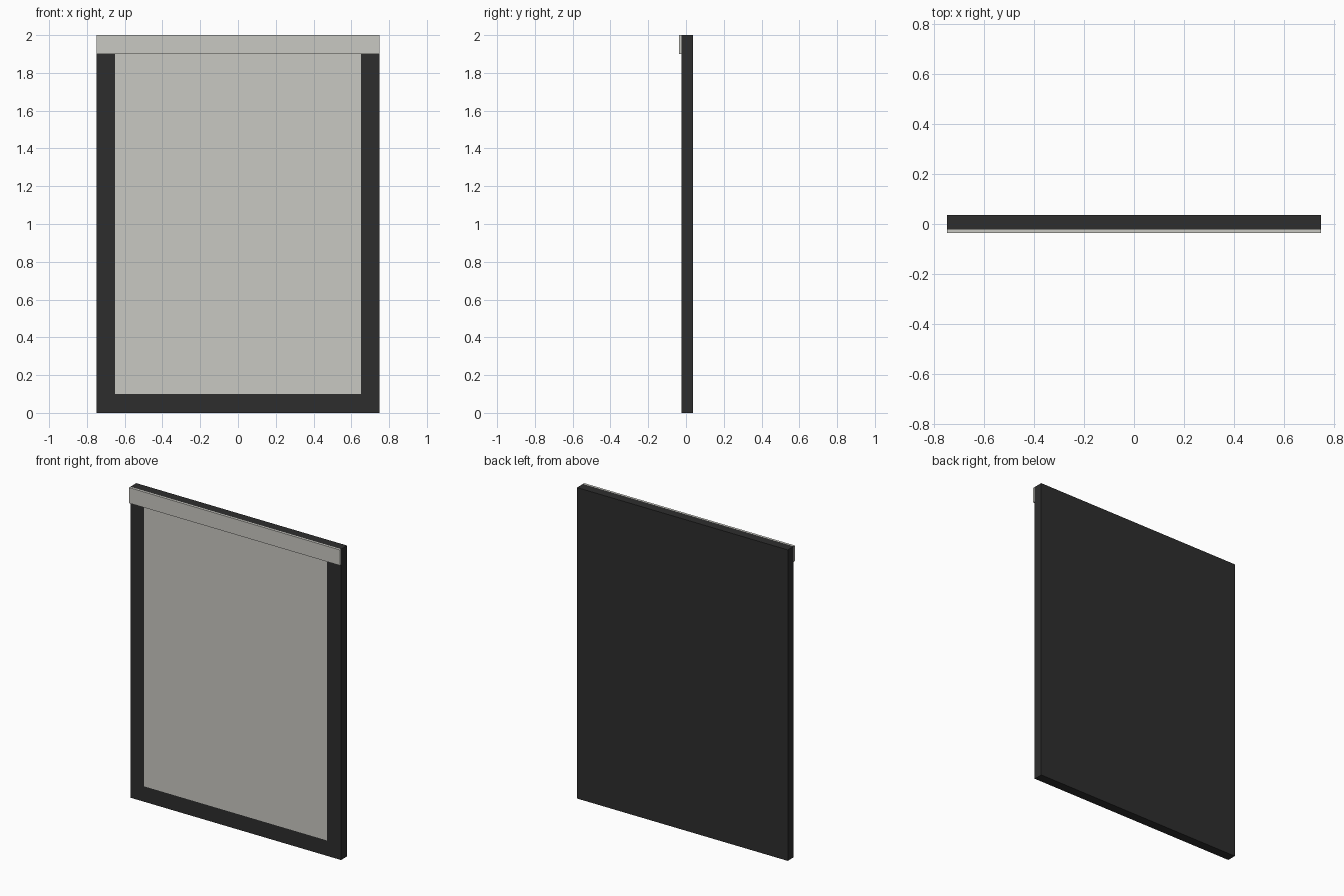
import bpy

cube = bpy.data.objects.get("Cube")
if cube:
    bpy.data.objects.remove(cube, do_unlink=True)


def material(name, rgb):
    mat = bpy.data.materials.new(name)
    mat.use_nodes = True
    colour = (*rgb, 1.0)
    mat.diffuse_color = colour
    mat.node_tree.nodes["Principled BSDF"].inputs["Base Color"].default_value = colour
    return mat


def box(name, low, high, mat):
    """Axis-aligned box between two corners."""
    centre = [(a + b) / 2 for a, b in zip(low, high)]
    bpy.ops.mesh.primitive_cube_add(size=1, location=centre)
    obj = bpy.context.object
    obj.name = name
    obj.scale = [b - a for a, b in zip(low, high)]
    bpy.ops.object.transform_apply(location=False, rotation=False, scale=True)
    obj.data.materials.append(mat)
    return obj


charcoal = material("charcoal", (0.027, 0.027, 0.027))
warm_grey = material("warm_grey", (0.584, 0.578, 0.539))

half_width, height, border = 0.75, 2.0, 0.1
front, back = -0.023, 0.037

# Solid dark backing board, seen as the border around the panel
box("backing_board", (-half_width, front, 0), (half_width, back, height), charcoal)

# Thin pale panel on the front face
inner = half_width - border
box("front_panel", (-inner, front - 0.002, border),
    (inner, front, height - border), warm_grey)

# Raised pale rail across the top
box("top_rail", (-half_width, -0.037, height - border),
    (half_width, front, height), warm_grey)
